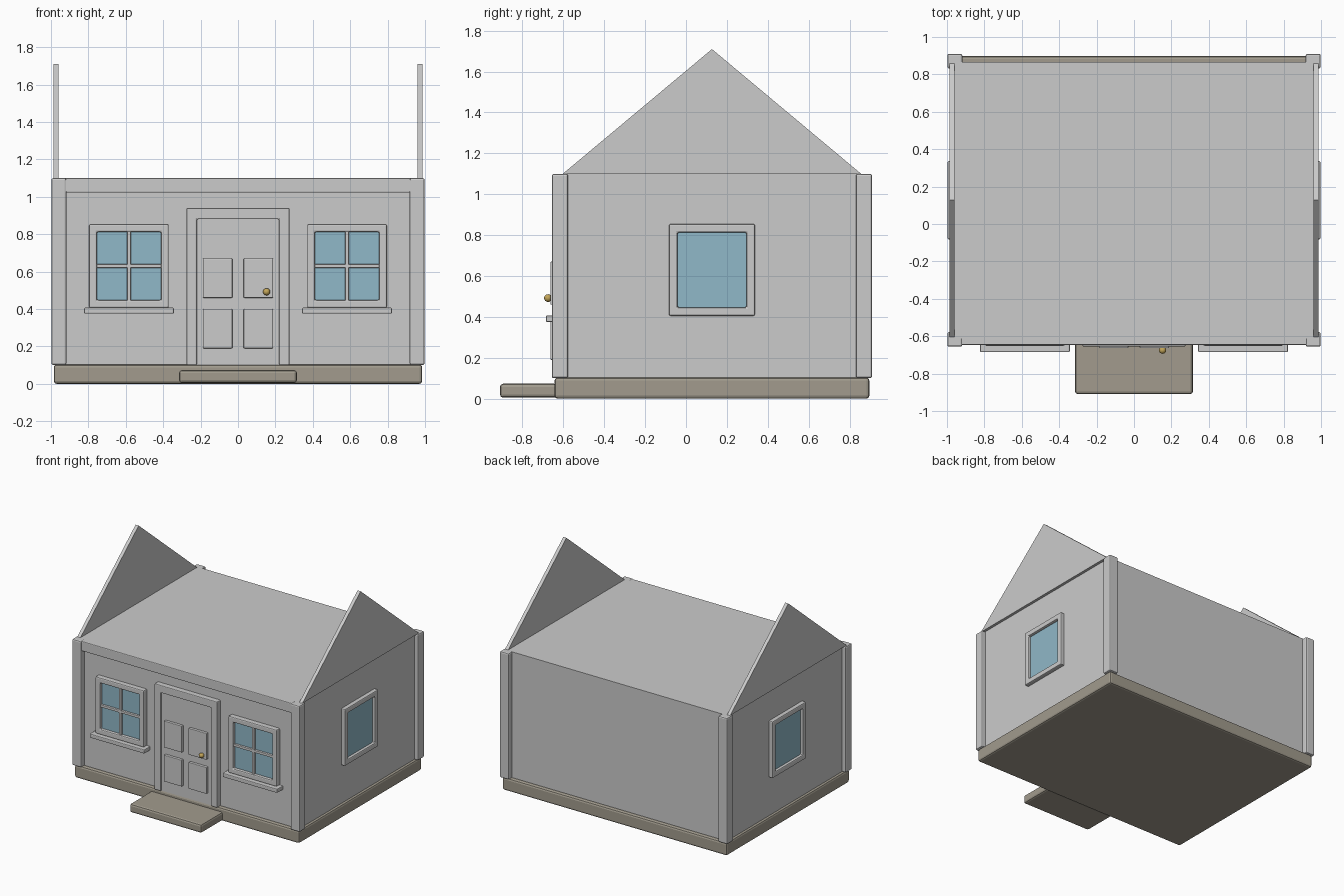
import bpy, bmesh
from mathutils import Matrix, Vector
from math import pi

if "Cube" in bpy.data.objects:
    bpy.data.objects.remove(bpy.data.objects["Cube"])

CY = 0.127  # centre of the building in y


def material(name, rgb):
    m = bpy.data.materials.new(name)
    m.diffuse_color = (*rgb, 1)
    m.use_nodes = True
    m.node_tree.nodes["Principled BSDF"].inputs["Base Color"].default_value = m.diffuse_color
    return m


STONE = material("stone", (0.36, 0.33, 0.27))
GLASS = material("glass", (0.28, 0.48, 0.58))
BRASS = material("brass", (0.55, 0.38, 0.10))


def finish(name, bm, mat=None, bevel=0.0):
    bmesh.ops.recalc_face_normals(bm, faces=bm.faces)
    me = bpy.data.meshes.new(name)
    bm.to_mesh(me)
    bm.free()
    ob = bpy.data.objects.new(name, me)
    bpy.context.collection.objects.link(ob)
    if mat:
        me.materials.append(mat)
    if bevel:
        mod = ob.modifiers.new("bevel", 'BEVEL')
        mod.width, mod.segments = bevel, 2
    return ob


def box(name, x, y, z, mat=None, bevel=0.0):
    bm = bmesh.new()
    size = [b - a for a, b in (x, y, z)]
    mid = [(a + b) / 2 for a, b in (x, y, z)]
    bmesh.ops.create_cube(bm, size=1, matrix=Matrix.Translation(mid) @ Matrix.Diagonal((*size, 1)))
    return finish(name, bm, mat, bevel)


def prism(name, outline, direction, bevel=0.0):
    """Extrude a flat outline."""
    bm = bmesh.new()
    face = bm.faces.new([bm.verts.new(p) for p in outline])
    out = bmesh.ops.extrude_face_region(bm, geom=[face])
    verts = [v for v in out["geom"] if isinstance(v, bmesh.types.BMVert)]
    bmesh.ops.translate(bm, verts=verts, vec=direction)
    return finish(name, bm, None, bevel)


def window_frame(name, matrix, w, h, border, depth, bevel):
    """Rectangular ring facing -y, from y=0 to y=-depth, centred on the origin."""
    bm = bmesh.new()

    def loop(inset, y):
        a, b = w / 2 - inset, h / 2 - inset
        return [bm.verts.new((sx * a, y, sz * b)) for sx, sz in ((-1, -1), (1, -1), (1, 1), (-1, 1))]
    loops = [loop(0, 0), loop(0, -depth), loop(border, -depth), loop(border, 0)]
    for k in range(4):
        p, q = loops[k], loops[(k + 1) % 4]
        for i in range(4):
            j = (i + 1) % 4
            bm.faces.new((p[i], p[j], q[j], q[i]))
    bm.transform(matrix)
    return finish(name, bm, None, bevel)


# Base and walls
box("foundation", (-0.985, 0.985), (CY - 0.77, CY + 0.77), (0, 0.103), STONE, 0.015)
box("front_step", (-0.315, 0.315), (-0.91, -0.63), (0.005, 0.073), STONE, 0.015)
box("walls", (-0.965, 0.965), (CY - 0.74, CY + 0.74), (0.1, 1.1))
box("front_frieze", (-0.925, 0.925), (-0.647, -0.6), (1.022, 1.1), None, 0.006)

# Mirrored parts on the left and right
for side, s in (("left", -1), ("right", 1)):
    for end, e in (("front", -1), ("back", 1)):
        xs = sorted((s * 0.918, s * 0.998))
        ys = sorted((CY + e * 0.704, CY + e * 0.783))
        box(f"{end}_{side}_corner_post", xs, ys, (0.1, 1.1), None, 0.01)

    # Thin gable triangle
    x = s * 0.96
    prism(f"{side}_gable", [(x, CY - 0.73, 1.1), (x, CY + 0.73, 1.1), (x, CY, 1.71)], (s * 0.027, 0, 0))

    # Side window
    m = Matrix.Translation((s * 0.955, CY, 0.63)) @ Matrix.Rotation(s * pi / 2, 4, 'Z')
    window_frame(f"{side}_side_window_frame", m, 0.42, 0.45, 0.042, 0.042, 0.008)
    box(f"{side}_side_window_glass", sorted((s * 0.955, s * 0.975)),
        (CY - 0.172, CY + 0.172), (0.445, 0.815), GLASS)

    # Front window with crossed bars and sill
    wx = s * 0.583
    window_frame(f"{side}_front_window_frame", Matrix.Translation((wx, -0.6, 0.63)),
                 0.425, 0.45, 0.042, 0.052, 0.008)
    box(f"{side}_front_window_glass", (wx - 0.175, wx + 0.175), (-0.628, -0.6), (0.443, 0.815), GLASS)
    box(f"{side}_window_upright_bar", (wx - 0.01, wx + 0.01), (-0.645, -0.62), (0.443, 0.815), None, 0.003)
    box(f"{side}_window_cross_bar", (wx - 0.175, wx + 0.175), (-0.645, -0.62), (0.62, 0.64), None, 0.003)
    box(f"{side}_window_sill", (wx - 0.24, wx + 0.24), (-0.685, -0.6), (0.375, 0.407), None, 0.006)

    # Door panels
    for row, z in (("lower", (0.19, 0.40)), ("upper", (0.46, 0.67))):
        box(f"{row}_{side}_door_panel", sorted((s * 0.03, s * 0.187)), (-0.663, -0.63), z, None, 0.004)

# Door and its surround
box("door", (-0.222, 0.222), (-0.642, -0.6), (0.1, 0.882))
prism("door_frame", [(x, -0.6, z) for x, z in (
    (-0.275, 0.1), (-0.275, 0.94), (0.275, 0.94), (0.275, 0.1),
    (0.22, 0.1), (0.22, 0.88), (-0.22, 0.88), (-0.22, 0.1))], (0, -0.055, 0), 0.006)

# Round door knob
bm = bmesh.new()
bmesh.ops.create_uvsphere(bm, u_segments=20, v_segments=12, radius=0.019,
                          matrix=Matrix.Translation(Vector((0.153, -0.675, 0.492))))
for f in bm.faces:
    f.smooth = True
finish("door_knob", bm, BRASS)
